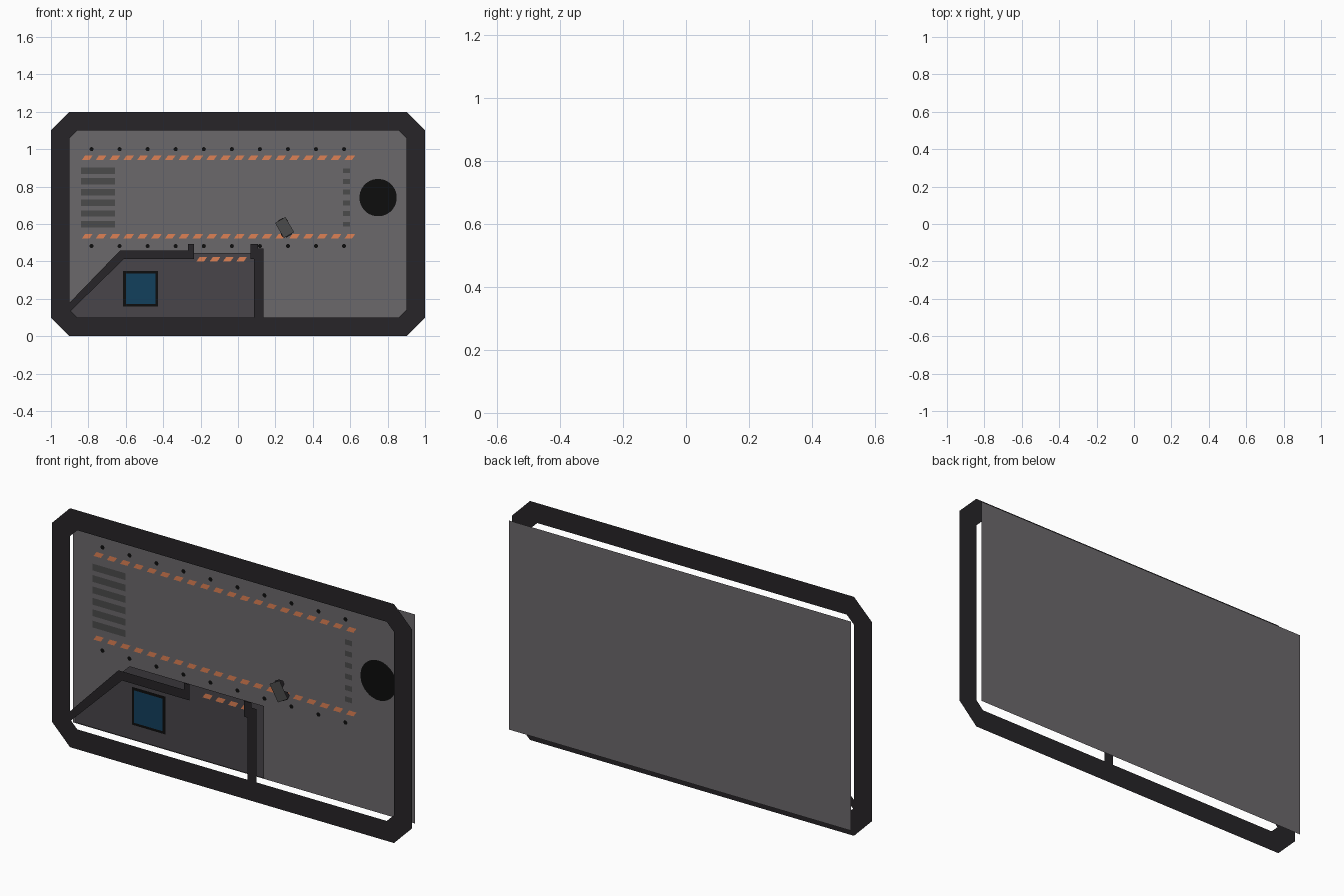
import bpy, math

if "Cube" in bpy.data.objects:
    bpy.data.objects.remove(bpy.data.objects["Cube"])

FRONT = -0.0475  # depth of the frame layer; the back panel lies 0.095 behind it


def mat(name, r, g, b):
    m = bpy.data.materials.new(name)
    m.diffuse_color = (r, g, b, 1)
    m.use_nodes = True
    m.node_tree.nodes["Principled BSDF"].inputs["Base Color"].default_value = m.diffuse_color
    return m


BLACK = mat("black", 0.004, 0.004, 0.004)
CHARCOAL = mat("charcoal", 0.02, 0.018, 0.021)
FLOOR = mat("dark_grey", 0.065, 0.06, 0.068)
PANEL = mat("grey", 0.147, 0.138, 0.147)
BAR = mat("bar_grey", 0.07, 0.07, 0.07)
ORANGE = mat("orange", 0.73, 0.22, 0.09)
BLUE = mat("blue", 0.006, 0.05, 0.107)


def sheet(name, polys, depth, material):
    """Flat object facing -y from a list of (x, z) outlines."""
    verts, faces = [], []
    for p in polys:
        faces.append(list(range(len(verts), len(verts) + len(p))))
        verts += [(x, FRONT + depth, z) for x, z in p]
    me = bpy.data.meshes.new(name)
    me.from_pydata(verts, [], faces)
    me.materials.append(material)
    ob = bpy.data.objects.new(name, me)
    bpy.context.collection.objects.link(ob)
    return ob


def rect(x0, x1, z0, z1):
    return [(x0, z0), (x1, z0), (x1, z1), (x0, z1)]


def disc(x, z, r, n, rz=None, tilt=0):
    rz = rz or r
    out = []
    for i in range(n):
        a = 2 * math.pi * (i + 0.5) / n
        u, v = r * math.cos(a), rz * math.sin(a)
        out.append((x + u * math.cos(tilt) - v * math.sin(tilt),
                    z + u * math.sin(tilt) + v * math.cos(tilt)))
    return out


def chamfered(hx, hz, c, cz=0.6):
    pts = [(-hx + c, -hz), (hx - c, -hz), (hx, -hz + c), (hx, hz - c),
           (hx - c, hz), (-hx + c, hz), (-hx, hz - c), (-hx, -hz + c)]
    return [(x, z + cz) for x, z in pts]


def stripes(x0, x1, z, n):
    """Row of slanted hazard stripes between x0 and x1."""
    w, s, h = 0.04, 0.017, 0.012
    pitch = (x1 - x0 - w - s) / (n - 1)
    return [[(x0 + i * pitch, z - h), (x0 + i * pitch + w, z - h),
             (x0 + i * pitch + w + s, z + h), (x0 + i * pitch + s, z + h)]
            for i in range(n)]


# Outer frame ring and back panel
outer, inner = chamfered(1.0, 0.6, 0.1), chamfered(0.9, 0.5, 0.04)
ring = [[outer[i], outer[(i + 1) % 8], inner[(i + 1) % 8], inner[i]] for i in range(8)]
sheet("outer_frame", ring, 0, CHARCOAL)
sheet("back_panel", [rect(-0.95, 0.95, 0.075, 1.125)], 0.095, PANEL)

# Corner room: floor, walls and door posts
sheet("room_floor", [[(-0.93, 0.083), (0.118, 0.083), (0.118, 0.446),
                      (-0.63, 0.446), (-0.93, 0.146)]], 0.086, FLOOR)
sheet("room_wall", [[(-0.9, 0.13), (-0.611, 0.412), (-0.631, 0.458), (-0.9, 0.18)],
                    [(-0.611, 0.412), (-0.267, 0.412), (-0.267, 0.458), (-0.631, 0.458)],
                    rect(0.107, 0.137, 0.1, 0.468),
                    rect(0.086, 0.107, 0.1, 0.412)], 0, CHARCOAL)
sheet("door_posts", [rect(-0.267, -0.235, 0.412, 0.492),
                     rect(0.067, 0.107, 0.412, 0.492)], 0, CHARCOAL)
sheet("door_stripes", stripes(-0.222, 0.048, 0.412, 4), 0.083, ORANGE)

# Floor marker in the room
sheet("marker_border", [rect(-0.615, -0.428, 0.158, 0.348)], 0.083, BLACK)
sheet("marker_face", [rect(-0.6, -0.441, 0.172, 0.335)], 0.080, BLUE)

# Lane stripes, stud dots and the round hole
sheet("lane_stripes", stripes(-0.834, 0.627, 0.955, 20) + stripes(-0.834, 0.627, 0.535, 20),
      0.092, ORANGE)
sheet("stud_dots", [disc(-0.783 + 0.15 * i, z, 0.011, 12)
                    for z in (1.0, 0.482) for i in range(10)], 0.09, BLACK)
sheet("round_hole", [disc(0.749, 0.741, 0.1, 32)], 0.092, BLACK)

# Bars at both ends of the lane
rows = [0.885 - 0.0573 * i for i in range(6)]
sheet("start_bars", [rect(-0.84, -0.658, z - 0.017, z + 0.017) for z in rows], 0.0935, BAR)
sheet("end_bars", [rect(0.562, 0.6, z - 0.013, z + 0.013) for z in rows], 0.0935, BAR)

# Small tilted drum made of stacked flat layers
tilt = math.radians(30)
sheet("drum_ends", [disc(0.236, 0.607, 0.034, 8, 0.022, tilt),
                    disc(0.262, 0.555, 0.036, 8, 0.024, tilt)], 0.035, CHARCOAL)
sheet("drum_body", [disc(0.249, 0.581, 0.045, 4, 0.066, tilt)], 0.015, BAR)
